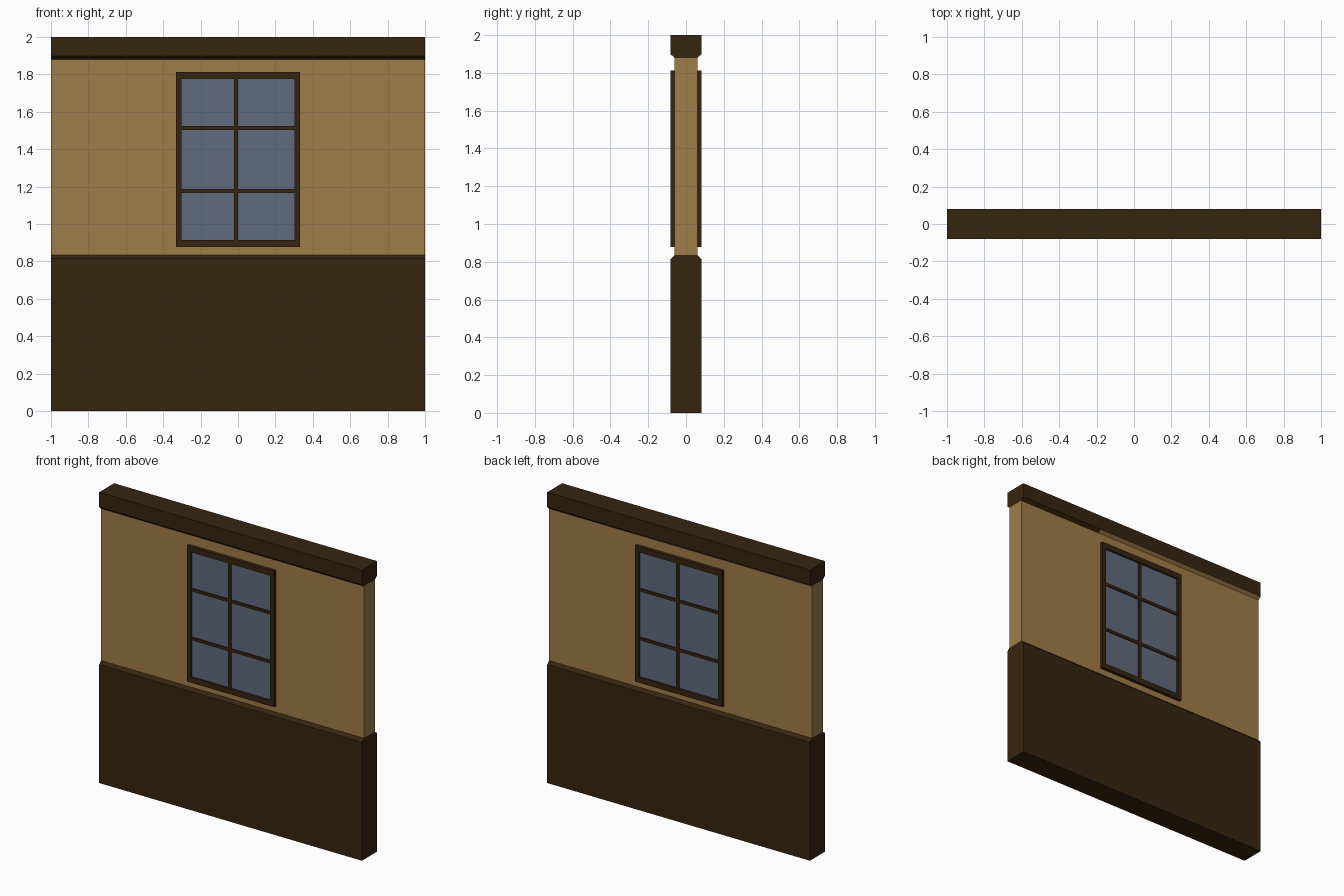
import bpy, bmesh
from math import pi
from mathutils import Vector

if "Cube" in bpy.data.objects:
    bpy.data.objects.remove(bpy.data.objects["Cube"])


def material(name, rgb):
    m = bpy.data.materials.new(name)
    m.diffuse_color = (*rgb, 1)
    m.use_nodes = True
    m.node_tree.nodes["Principled BSDF"].inputs["Base Color"].default_value = m.diffuse_color
    return m


WOOD = material("dark_wood", (0.037, 0.018, 0.005))
PLASTER = material("plaster", (0.35, 0.205, 0.065))
GLASS = material("glass", (0.12, 0.147, 0.205))


def finish(name, bm, mat):
    bmesh.ops.recalc_face_normals(bm, faces=bm.faces)
    me = bpy.data.meshes.new(name)
    bm.to_mesh(me)
    bm.free()
    me.materials.append(mat)
    ob = bpy.data.objects.new(name, me)
    bpy.context.collection.objects.link(ob)
    return ob


def extrude_profile(name, half, mat):
    """Mirror a (y, z) half profile and run it along the wall's length."""
    pts = half + [(-y, z) for y, z in reversed(half)]
    bm = bmesh.new()
    face = bm.faces.new([bm.verts.new((-1, y, z)) for y, z in pts])
    ext = bmesh.ops.extrude_face_region(bm, geom=[face])
    verts = [v for v in ext["geom"] if isinstance(v, bmesh.types.BMVert)]
    bmesh.ops.translate(bm, verts=verts, vec=(2, 0, 0))
    return finish(name, bm, mat)


def boxes(name, specs, mat):
    """Boxes given as (x0, x1, y0, y1, z0, z1), joined into one object."""
    bm = bmesh.new()
    for x0, x1, y0, y1, z0, z1 in specs:
        vs = bmesh.ops.create_cube(bm, size=1)["verts"]
        bmesh.ops.scale(bm, verts=vs, vec=(x1 - x0, y1 - y0, z1 - z0))
        bmesh.ops.translate(bm, verts=vs, vec=((x0 + x1) / 2, (y0 + y1) / 2, (z0 + z1) / 2))
    return finish(name, bm, mat)


# Wall layers: wainscot with chamfered top, plaster, chamfered top beam
W, D = 0.06, 0.081
extrude_profile("lower_panel", [(D, 0), (D, 0.815), (W, 0.835)], WOOD)
extrude_profile("plaster_wall", [(W, 0.835), (W, 1.88)], PLASTER)
beam = extrude_profile("top_beam", [(W, 1.88), (D, 1.898), (D, 2.0)], WOOD)

# Part of the beam's rear chamfer is plaster coloured
beam.data.materials.append(PLASTER)
bm = bmesh.new()
bm.from_mesh(beam.data)
bmesh.ops.bisect_plane(bm, geom=bm.verts[:] + bm.edges[:] + bm.faces[:],
                       plane_co=(0.35, 0, 0), plane_no=(1, 0, 0))
for f in bm.faces:
    c = f.calc_center_median()
    if c.x < 0.35 and f.normal.y > 0.3 and f.normal.z < -0.3:
        f.material_index = 1
bm.to_mesh(beam.data)
bm.free()

# Windows: the rear one is the front one turned half round
X, XI = 0.332, 0.302
Z0, Z1, ZI0, ZI1 = 0.877, 1.813, 0.914, 1.774
BAR = 0.01
for side, turn in (("front", 0), ("back", pi)):
    parts = [
        boxes(side + "_window_frame", [
            (-X, -XI, -D, -W, Z0, Z1), (XI, X, -D, -W, Z0, Z1),
            (-XI, XI, -D, -W, Z0, ZI0), (-XI, XI, -D, -W, ZI1, Z1)], WOOD),
        boxes(side + "_window_bars",
              [(-0.011 - BAR, -0.011 + BAR, -0.076, -W, ZI0, ZI1)] +
              [(-XI, XI, -0.0755, -W, z - BAR, z + BAR) for z in (1.177, 1.513)], WOOD),
        boxes(side + "_window_glass", [(-XI, XI, -0.067, -W, ZI0, ZI1)], GLASS),
    ]
    for ob in parts:
        ob.rotation_euler.z = turn
